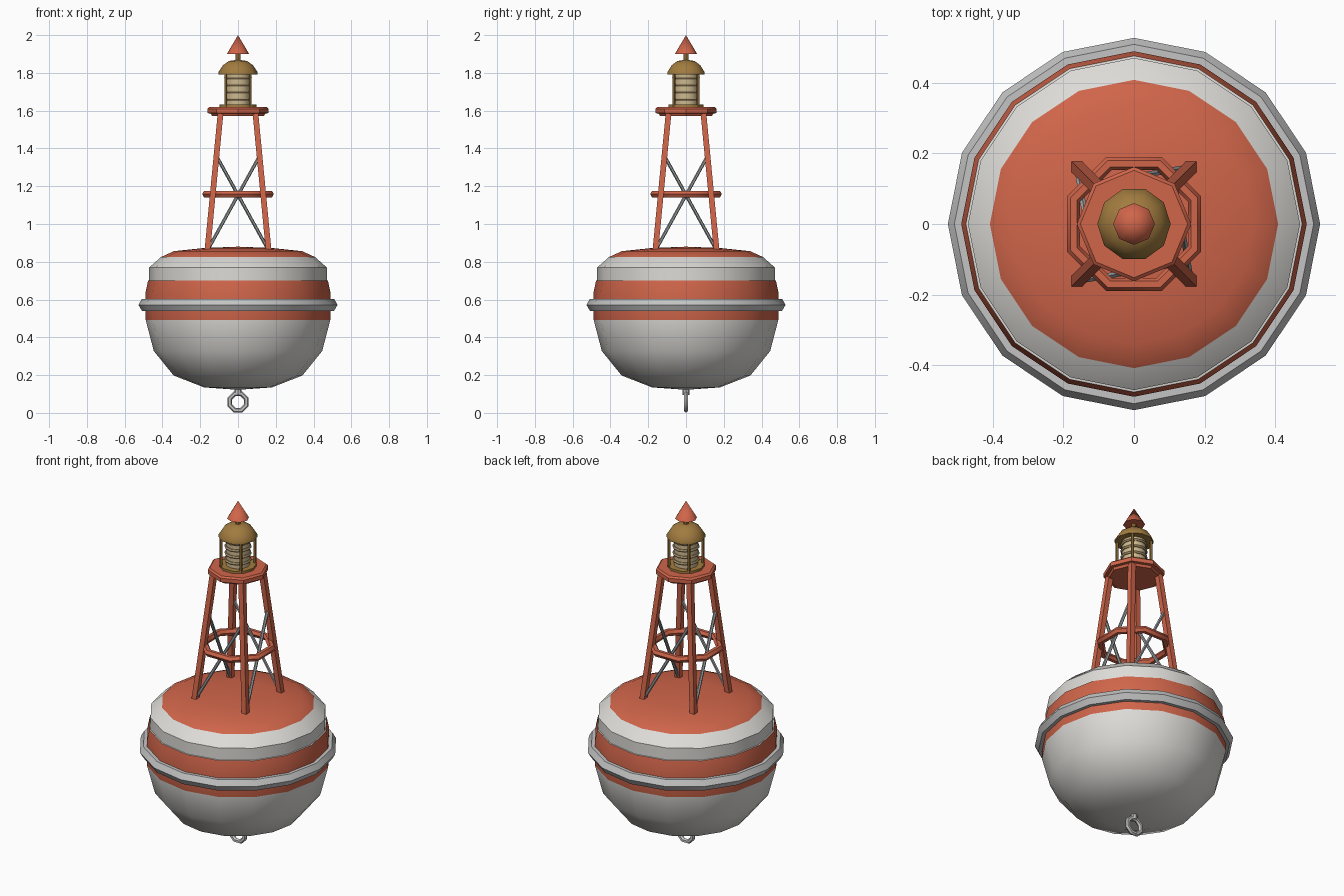
import bpy, bmesh
from math import pi, sin, cos, radians
from mathutils import Vector, Matrix

cube = bpy.data.objects.get("Cube")
if cube:
    bpy.data.objects.remove(cube)


def material(name, rgb):
    m = bpy.data.materials.new(name)
    m.use_nodes = True
    m.diffuse_color = (*rgb, 1)
    bsdf = next(n for n in m.node_tree.nodes if n.type == 'BSDF_PRINCIPLED')
    bsdf.inputs["Base Color"].default_value = (*rgb, 1)
    return m


RED = material("buoy red", (0.63, 0.13, 0.068))
WHITE = material("off white", (0.72, 0.71, 0.68))
STEEL = material("light steel", (0.54, 0.55, 0.54))
BRACE = material("brace grey", (0.33, 0.35, 0.36))
BRASS = material("brass", (0.36, 0.2, 0.05))
GLASS = material("cream glass", (0.62, 0.49, 0.28))
RIB = material("tan lens rib", (0.42, 0.31, 0.16))


def finish(name, bm, *mats):
    bmesh.ops.recalc_face_normals(bm, faces=bm.faces)
    me = bpy.data.meshes.new(name)
    bm.to_mesh(me)
    bm.free()
    for m in mats:
        me.materials.append(m)
    me.shade_smooth()
    me.set_sharp_from_angle(angle=radians(40))
    ob = bpy.data.objects.new(name, me)
    bpy.context.collection.objects.link(ob)
    return ob


def lathe(name, profile, sides, *mats, start=0.0, closed=False):
    """Turn a (radius, height) profile around z."""
    bm = bmesh.new()
    rot = Matrix.Rotation(start, 3, 'Z')
    vs = [bm.verts.new(rot @ Vector((r, 0, z))) for r, z in profile]
    edges = [bm.edges.new(p) for p in zip(vs, vs[1:])]
    if closed:
        edges.append(bm.edges.new((vs[-1], vs[0])))
    bmesh.ops.spin(bm, geom=vs + edges, cent=(0, 0, 0), axis=(0, 0, 1),
                   angle=2 * pi, steps=sides)
    bmesh.ops.remove_doubles(bm, verts=bm.verts, dist=0.0002)
    return finish(name, bm, *mats)


def ring(name, radius, thick, z, sides, mat, start=0.0, minor=6):
    section = [(radius + thick * cos(2 * pi * i / minor), z + thick * sin(2 * pi * i / minor))
               for i in range(minor)]
    return lathe(name, section, sides, mat, start=start, closed=True)


def rod(name, a, b, radius, sides, mat):
    """Round bar from a to b."""
    a, b = Vector(a), Vector(b)
    bm = bmesh.new()
    turn = (b - a).to_track_quat('Z', 'Y').to_matrix().to_4x4()
    bmesh.ops.create_cone(bm, cap_ends=True, segments=sides, radius1=radius, radius2=radius,
                          depth=(b - a).length, matrix=Matrix.Translation((a + b) / 2) @ turn)
    return finish(name, bm, mat)


# Float body, striped by height
body = lathe("float_body", [(0, 0.122), (0.18, 0.135), (0.341, 0.198), (0.446, 0.328),
                            (0.489, 0.493), (0.489, 0.64), (0.476, 0.70), (0.47, 0.701),
                            (0.47, 0.77), (0.408, 0.825), (0.34, 0.856), (0.18, 0.873),
                            (0, 0.88)], 16, WHITE, RED)
for f in body.data.polygons:
    z = f.center.z
    f.material_index = 1 if 0.49 < z < 0.70 or z > 0.825 else 0

# Fender ring and mooring eye
ring("fender_ring", 0.49, 0.037, 0.572, 16, STEEL)
eye = ring("mooring_eye", 0.047, 0.013, 0, 8, STEEL, start=pi / 8)
eye.rotation_euler.x = pi / 2
eye.location.z = 0.058
rod("mooring_lug", (0, 0, 0.095), (0, 0, 0.13), 0.018, 8, STEEL)

# Tower legs: square in plan, leaning inwards
LOW, HIGH = 0.85, 1.59


def leg_offset(z):
    return 0.163 + (0.092 - 0.163) * (z - LOW) / (HIGH - LOW)


for i, (sx, sy) in enumerate([(1, 1), (-1, 1), (-1, -1), (1, -1)]):
    bm = bmesh.new()
    bmesh.ops.create_cube(bm, size=1)
    for v in bm.verts:
        z = HIGH if v.co.z > 0 else LOW
        c = leg_offset(z)
        v.co = (sx * c + v.co.x * 0.03, sy * c + v.co.y * 0.03, z)
    finish(f"tower_leg_{i + 1}", bm, RED)

    # One diagonal brace per side, climbing to the next leg
    a, b = leg_offset(0.86), leg_offset(1.36)
    rod(f"brace_{i + 1}", (sx * a, sy * a, 0.86), (-sy * b, sx * b, 1.36), 0.009, 6, BRACE)

    # Lantern guard posts
    p = 0.064
    rod(f"lantern_post_{i + 1}", (sx * p, sy * p, 1.62), (sx * p, sy * p, 1.80), 0.008, 6, BRASS)

ring("tower_hoop", 0.185, 0.02, 1.158, 8, RED, start=pi / 8)

# Platform
lathe("platform", [(0, 1.572), (0.138, 1.572), (0.145, 1.585), (0.162, 1.587), (0.162, 1.61),
                   (0.152, 1.619), (0, 1.619)], 8, RED)

# Lantern
lathe("lantern_base", [(0, 1.615), (0.098, 1.615), (0.098, 1.632), (0, 1.632)], 10, BRASS)
lathe("lantern_glass", [(0, 1.63), (0.064, 1.63), (0.064, 1.80), (0, 1.80)], 12, GLASS)
for i in range(4):
    ring(f"lens_rib_{i + 1}", 0.064, 0.009, 1.66 + i * 0.038, 12, RIB)
lathe("lantern_roof", [(0, 1.792), (0.104, 1.792), (0.104, 1.803), (0.08, 1.84), (0.048, 1.863),
                       (0, 1.87)], 10, BRASS)

# Finial
rod("finial_stem", (0, 0, 1.86), (0, 0, 1.91), 0.014, 8, BRASS)
lathe("finial_cone", [(0, 1.9), (0.059, 1.9), (0, 2.0)], 8, RED)
